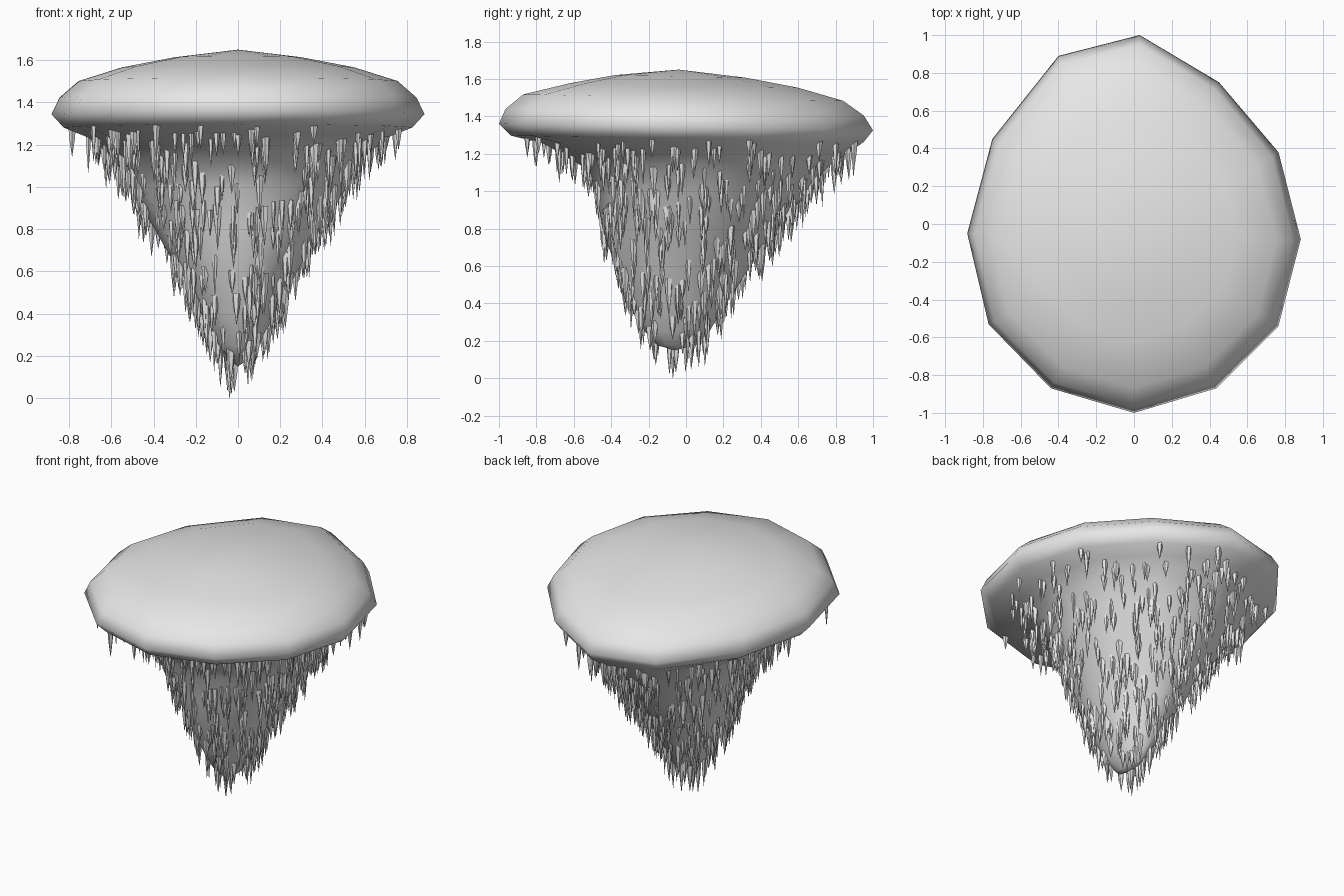
import bpy
import bmesh
import math
import random
from mathutils import Vector, Matrix

random.seed(5)
cube = bpy.data.objects.get("Cube")
if cube:
    bpy.data.objects.remove(cube)

# One plain stone colour
stone = bpy.data.materials.new("grey stone")
stone.use_nodes = True
stone.diffuse_color = (0.8, 0.8, 0.8, 1)
stone.node_tree.nodes["Principled BSDF"].inputs["Base Color"].default_value = (0.8, 0.8, 0.8, 1)


def add_object(name, bm):
    mesh = bpy.data.meshes.new(name)
    bm.to_mesh(mesh)
    mesh.materials.append(stone)
    obj = bpy.data.objects.new(name, mesh)
    bpy.context.collection.objects.link(obj)


# Irregular twelve-sided plan of the island
PLAN = [(0.03, 1), (0.45, 0.75), (0.765, 0.38), (0.883, -0.08),
        (0.765, -0.54), (0.435, -0.87), (0, -1), (-0.44, -0.87),
        (-0.77, -0.53), (-0.883, -0.05), (-0.75, 0.45), (-0.4, 0.89)]

# Rings from top to bottom: height, half width, front y, back y, tilt
RINGS = [(1.613, 0.3, -0.38, 0.32, -0.02),
         (1.565, 0.55, -0.62, 0.6, -0.02),
         (1.5, 0.755, -0.87, 0.84, -0.02),
         (1.422, 0.845, -0.965, 0.95, -0.018),
         (1.343, 0.883, -1, 1, -0.018),
         (1.28, 0.825, -0.935, 0.95, -0.018),
         (1.235, 0.71, -0.76, 0.88, -0.025),
         (1.14, 0.595, -0.565, 0.77, 0),
         (1, 0.515, -0.48, 0.64, 0),
         (0.8, 0.395, -0.445, 0.51, 0),
         (0.6, 0.28, -0.38, 0.345, 0),
         (0.4, 0.175, -0.3, 0.215, 0),
         (0.25, 0.1, -0.22, 0.125, 0),
         (0.175, 0.035, -0.15, 0.05, 0)]

# Island: lofted rings closed by a shallow summit and a blunt lower tip
bm = bmesh.new()
loops = []
for z, half, front, back, tilt in RINGS:
    middle, depth = (front + back) / 2, (back - front) / 2
    loop = []
    for px, py in PLAN:
        y = middle + py * depth
        loop.append(bm.verts.new((px / 0.883 * half, y, z + tilt * y)))
    loops.append(loop)
summit = bm.verts.new((0, -0.04, 1.65))
tip = bm.verts.new((0, -0.06, 0.15))
count = len(PLAN)
for i in range(count):
    j = (i + 1) % count
    bm.faces.new((summit, loops[0][j], loops[0][i]))
    for upper, lower in zip(loops, loops[1:]):
        bm.faces.new((upper[i], upper[j], lower[j], lower[i]))
    bm.faces.new((tip, loops[-1][i], loops[-1][j]))
bmesh.ops.recalc_face_normals(bm, faces=bm.faces[:])
for face in bm.faces:
    face.smooth = True
add_object("island", bm)

# Scatter points over the hanging underside, sparser below the outer rim
under = [f for f in bm.faces if f.calc_center_median().z < 1.28]
density = [f.calc_area() * (0.35 if f.calc_center_median().z > 1.23 else 1)
           for f in under]
points = []
for face in random.choices(under, weights=density, k=540):
    # even spread over the quad by blending its opposite edges
    corners = [v.co for v in face.verts]
    u, v = random.random(), random.random()
    points.append(corners[0].lerp(corners[1], u).lerp(corners[-1].lerp(corners[-2], u), v))
bm.free()


def add_spike(bm, top, radius, length):
    # a stout upper stem that narrows into a long point
    turn = Matrix.Rotation(random.uniform(0, math.tau), 4, "Z")
    waist, stem = radius * 0.7, length * 0.45
    for drop, height, low, high in ((0, stem, waist, radius),
                                    (stem, length - stem, radius * 0.04, waist)):
        place = Matrix.Translation(top - Vector((0, 0, drop + height / 2)))
        bmesh.ops.create_cone(bm, cap_ends=drop == 0, segments=5, radius1=low,
                              radius2=high, depth=height, matrix=place @ turn)


# Stalactites: slim spikes hanging straight down from the underside
bm = bmesh.new()
for point in points:
    top = point + Vector((0, 0, 0.025))
    length = min(random.uniform(0.1, 0.21), top.z - 0.02)
    add_spike(bm, top, random.uniform(0.011, 0.023), length)
add_spike(bm, Vector((-0.04, -0.07, 0.2)), 0.02, 0.2)
bmesh.ops.remove_doubles(bm, verts=bm.verts[:], dist=0.0001)
add_object("stalactites", bm)
bm.free()
